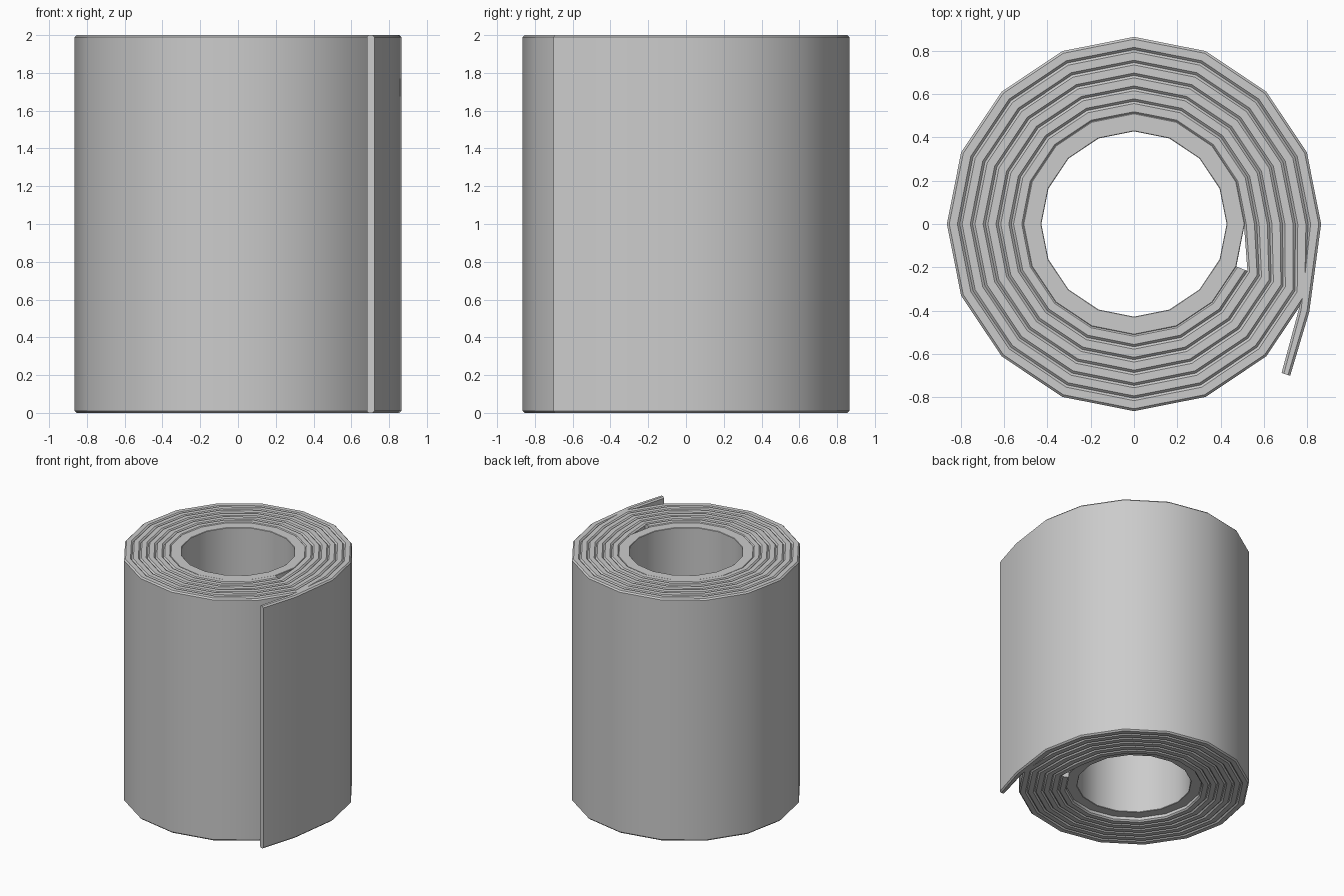
import bpy, bmesh
from math import cos, sin, pi
from mathutils import Vector

if "Cube" in bpy.data.objects:
    bpy.data.objects.remove(bpy.data.objects["Cube"])

SIDES, TURNS = 16, 6
R_OUT, PITCH, HEIGHT, BEVEL = 0.865, 0.0595, 2.0, 0.011


def sweep(name, stations, profile, closed):
    """Skin a closed (offset, z) profile along stations of (centre, direction, half width)."""
    bm = bmesh.new()
    rings = []
    for c, d, h in stations:
        rings.append([bm.verts.new((c.x + d.x * u(h), c.y + d.y * u(h), z))
                      for u, z in profile])
    n, m = len(rings), len(profile)
    for i in range(n if closed else n - 1):
        a, b = rings[i], rings[(i + 1) % n]
        for j in range(m):
            k = (j + 1) % m
            bm.faces.new((a[j], a[k], b[k], b[j]))
    if not closed:
        bm.faces.new(rings[0])
        bm.faces.new(rings[-1])
    bmesh.ops.recalc_face_normals(bm, faces=bm.faces)
    mesh = bpy.data.meshes.new(name)
    bm.to_mesh(mesh)
    bm.free()
    ob = bpy.data.objects.new(name, mesh)
    bpy.context.collection.objects.link(ob)
    bpy.ops.object.select_all(action='DESELECT')
    ob.select_set(True)
    bpy.context.view_layer.objects.active = ob
    bpy.ops.object.shade_smooth_by_angle(angle=math_angle)
    return ob


math_angle = pi / 6


def bevelled(z0, z1, b):
    """Rectangle section with chamfered corners."""
    full, neg = (lambda h: h), (lambda h: -h)
    cut, ncut = (lambda h: h - b), (lambda h: b - h)
    return [(full, z0 + b), (full, z1 - b), (cut, z1), (ncut, z1),
            (neg, z1 - b), (neg, z0 + b), (ncut, z0), (cut, z0)]


def radial(i):
    a = 2 * pi * i / SIDES
    return Vector((cos(a), sin(a)))


# Wound paper sheet: loose tail first, then six turns stepping inward
sheet = [(Vector((0.702, -0.695)), Vector((0.95, -0.31)), 0.021),
         (Vector((0.786, -0.40)), Vector((0.97, -0.22)), 0.025)]
for turn in range(TURNS):
    mid = R_OUT - PITCH * (turn + 0.5)
    sheet += [(radial(i) * mid, radial(i), PITCH / 2) for i in range(SIDES)]
sweep("paper_sheet", sheet, bevelled(0, HEIGHT, BEVEL), False)

# Cardboard core tube, slightly recessed at the bottom
core_in, core_out = 0.428, 0.512
core = [(radial(i) * (core_in + core_out) / 2, radial(i), (core_out - core_in) / 2)
        for i in range(SIDES)]
sweep("core_tube", core, bevelled(0.035, 1.996, 0.003), True)
